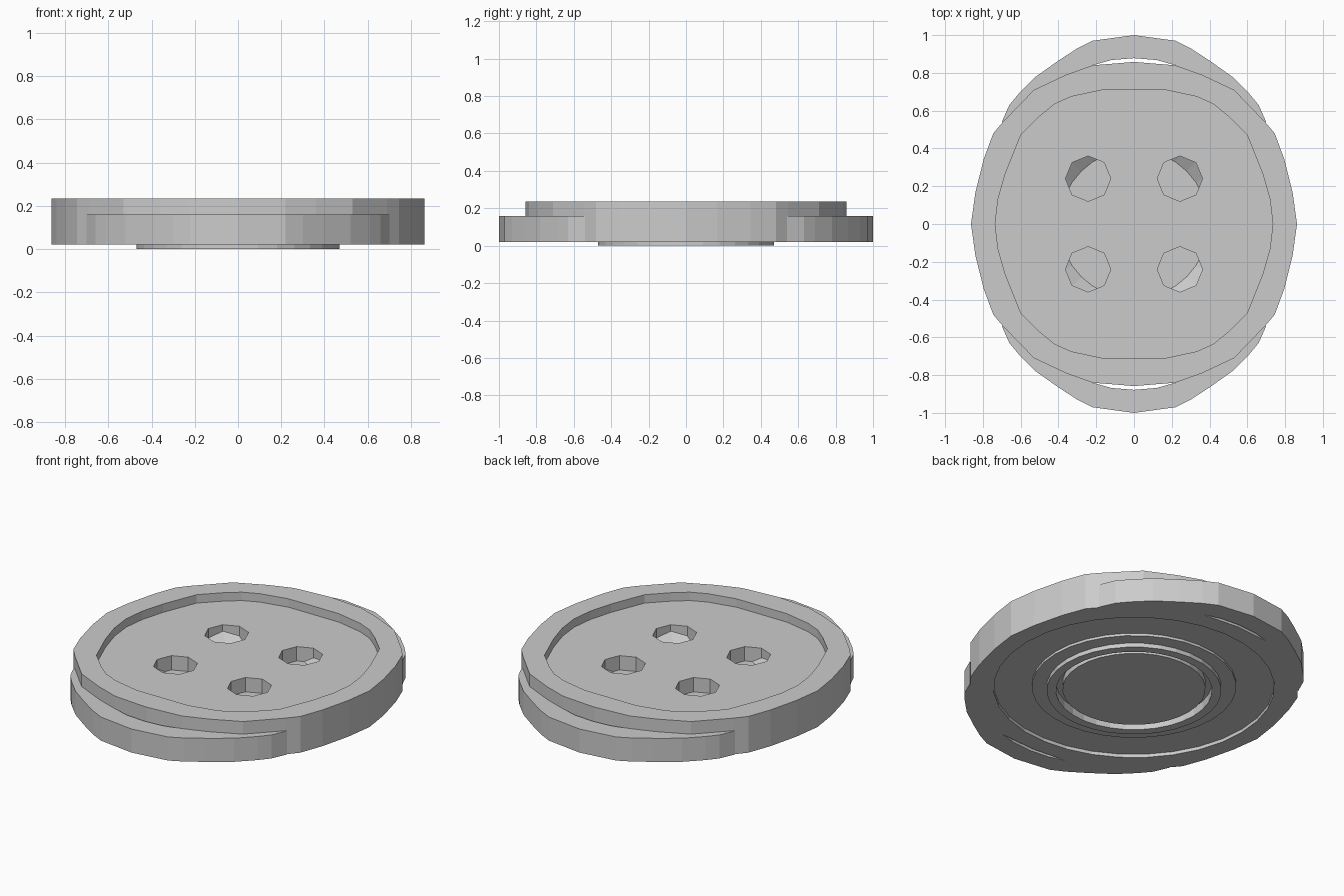
import bpy, bmesh, math

if "Cube" in bpy.data.objects:
    bpy.data.objects.remove(bpy.data.objects["Cube"])


def mirror_quarter(q):
    # first-quadrant points (x axis to y axis) -> full closed outline
    half = q + [(-x, y) for x, y in reversed(q[:-1])]
    return half + [(x, -y) for x, y in reversed(half[1:-1])]


def circle(r, n=32):
    return [(r * math.cos(2 * math.pi * i / n), r * math.sin(2 * math.pi * i / n)) for i in range(n)]


def add_loft(bm, loops):
    # skin between stacked outlines and cap both ends
    rings = [[bm.verts.new((x, y, z)) for x, y in pts] for pts, z in loops]
    n = len(rings[0])
    for a, b in zip(rings, rings[1:]):
        for i in range(n):
            j = (i + 1) % n
            bm.faces.new((a[i], a[j], b[j], b[i]))
    bm.faces.new(rings[0])
    bm.faces.new(rings[-1])


def finish(bm, name):
    bmesh.ops.recalc_face_normals(bm, faces=bm.faces)
    me = bpy.data.meshes.new(name)
    bm.to_mesh(me)
    bm.free()
    ob = bpy.data.objects.new(name, me)
    bpy.context.collection.objects.link(ob)
    return ob


def boolean(ob, cutter, op):
    cutter.hide_render = True
    m = ob.modifiers.new("cut", 'BOOLEAN')
    m.operation, m.object, m.solver = op, cutter, 'EXACT'
    bpy.context.view_layer.objects.active = ob
    bpy.ops.object.modifier_apply(modifier=m.name)
    bpy.data.objects.remove(cutter)


# disc: underside steps, outer wall, rim and sunken top in one skin
outer = mirror_quarter([(.863, 0), (.84, .165), (.795, .345), (.745, .48), (.69, .545),
                        (.53, .71), (.36, .79), (.22, .84), (0, .858)])
inner = mirror_quarter([(.735, 0), (.72, .13), (.68, .27), (.60, .47), (.50, .57),
                        (.42, .635), (.33, .675), (.165, .71), (0, .71)])
bm = bmesh.new()
add_loft(bm, [(circle(.385), .01), (circle(.385), .05), (circle(.42), .05), (circle(.42), 0),
              (circle(.47), 0), (circle(.47), .025), (circle(.55), .025), (circle(.55), .04),
              (circle(.755), .04), (circle(.755), .02), (outer, .02), (outer, .235),
              (inner, .235), (inner, .185)])
disc = finish(bm, "button_disc")

# four octagonal holes, their outer corners filled by a sloping wall
bm = bmesh.new()
for sx in (-1, 1):
    for sy in (-1, 1):
        pts = [(x + sx * .243, y + sy * .24) for x, y in circle(.12, 8)]
        add_loft(bm, [(pts, .09), (pts, .25)])
holes = finish(bm, "hole_cutter")
bm = bmesh.new()
add_loft(bm, [(circle(.395), .10), (circle(.48), .16), (circle(.48), .22)])
boolean(holes, finish(bm, "slope_cutter"), 'INTERSECT')
boolean(disc, holes, 'DIFFERENCE')

# low crescent ledges at front and back, with a thin slit against the disc
half = [(.70, .54), (.66, .63), (.61, .69), (.52, .78), (.40, .865), (.30, .93), (.22, .97), (0, 1)]
slit = [(0, .878), (.12, .868), (.22, .84), (.36, .788), (.53, .708), (.68, .545)]
outline = half + [(-x, y) for x, y in reversed(half[:-1])]
outline += [(-x, y) for x, y in reversed(slit[1:])] + slit
for name, s in (("back_ledge", 1), ("front_ledge", -1)):
    pts = [(x, s * y) for x, y in outline]
    bm = bmesh.new()
    add_loft(bm, [(pts, .02), (pts, .16)])
    finish(bm, name)
